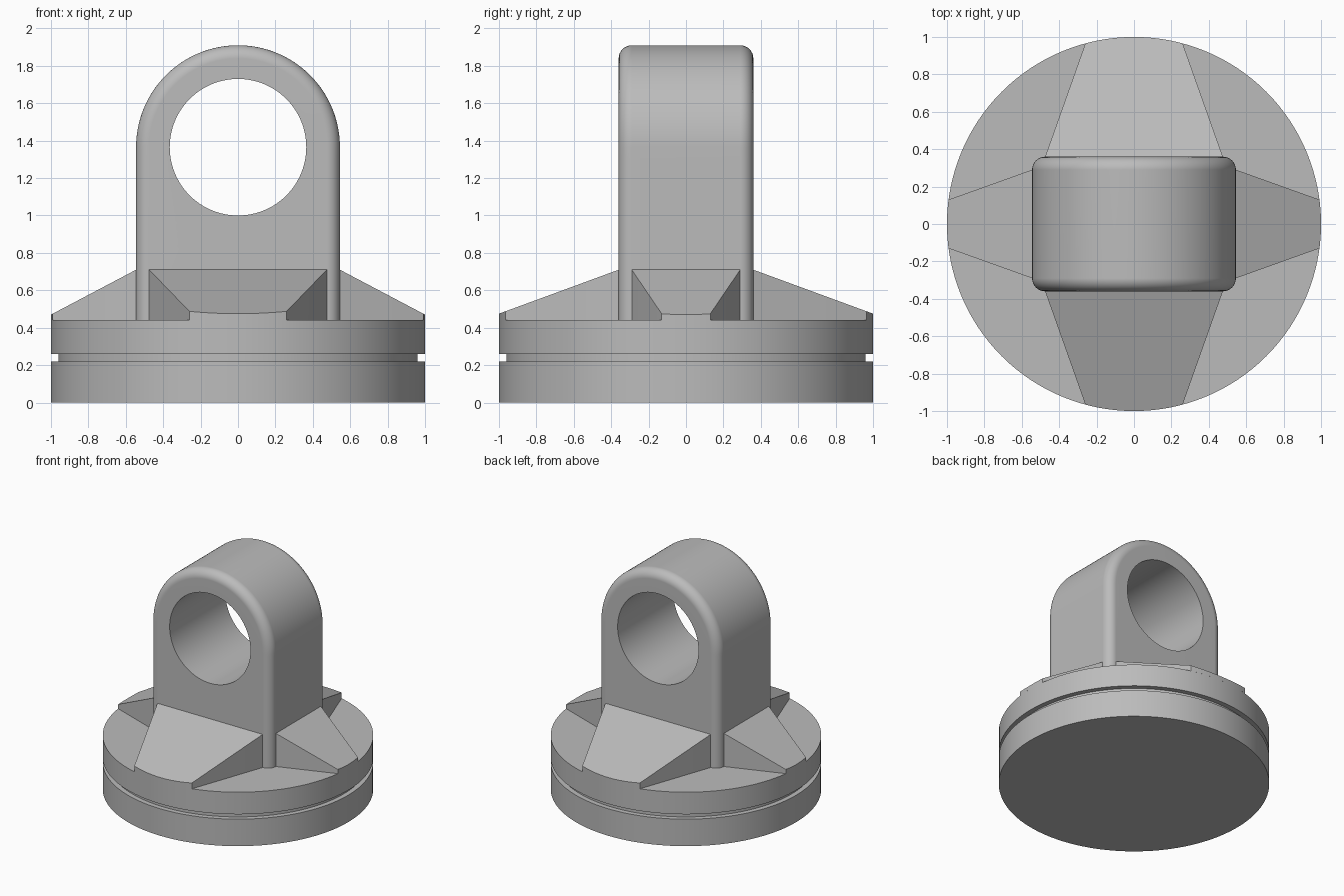
import bpy, bmesh, math

cube = bpy.data.objects.get("Cube")
if cube:
    bpy.data.objects.remove(cube, do_unlink=True)

grey = bpy.data.materials.new("plain grey")
grey.use_nodes = True
COLOUR = (0.5, 0.5, 0.5, 1)
grey.diffuse_color = COLOUR
grey.node_tree.nodes["Principled BSDF"].inputs["Base Color"].default_value = COLOUR

DECK = 0.44            # top of the round base
SEGMENTS = 128


def finish(name, bm):
    """Turn a bmesh into a smooth-shaded object with crisp edges."""
    bmesh.ops.recalc_face_normals(bm, faces=bm.faces)
    mesh = bpy.data.meshes.new(name)
    bm.to_mesh(mesh)
    bm.free()
    mesh.materials.append(grey)
    obj = bpy.data.objects.new(name, mesh)
    bpy.context.collection.objects.link(obj)
    bpy.ops.object.select_all(action='DESELECT')
    obj.select_set(True)
    bpy.context.view_layer.objects.active = obj
    bpy.ops.object.shade_smooth_by_angle(angle=math.radians(30))
    weighted = obj.modifiers.new("weighted normals", 'WEIGHTED_NORMAL')
    weighted.keep_sharp = True
    return obj


def bridge(bm, a, b):
    """Join two closed rings of equal length with quads."""
    for i in range(len(a)):
        j = (i + 1) % len(a)
        bm.faces.new((a[i], a[j], b[j], b[i]))


# Round base with a shallow groove
bm = bmesh.new()
rings = []
for r, z in [(1, 0), (1, 0.22), (0.96, 0.22), (0.96, 0.26), (1, 0.26), (1, DECK)]:
    angles = [math.tau * i / SEGMENTS for i in range(SEGMENTS)]
    rings.append([bm.verts.new((r * math.cos(a), r * math.sin(a), z)) for a in angles])
for low, high in zip(rings, rings[1:]):
    bridge(bm, low, high)
bm.faces.new(rings[0])
bm.faces.new(rings[-1])
finish("round_base", bm)

# Upright lug: arched outline, rounded front and back rims, bored through
HALF_W, HALF_D, EYE_Z, EYE_R, FILLET = 0.545, 0.36, 1.365, 0.365, 0.07
ARC, SIDE, FOOT = 64, 16, DECK - 0.02


def arch(inset, y):
    w = HALF_W - inset
    pts = [(w * math.cos(math.pi * i / ARC), EYE_Z + w * math.sin(math.pi * i / ARC))
           for i in range(ARC)]
    steps = [i / SIDE for i in range(SIDE)]
    pts += [(-w, EYE_Z + (FOOT - EYE_Z) * t) for t in steps]
    pts += [(-w + 2 * w * t, FOOT) for t in steps]
    pts += [(w, FOOT + (EYE_Z - FOOT) * t) for t in steps]
    return [(x, y, z) for x, z in pts]


def bore(y):
    angles = [math.pi * i / ARC for i in range(ARC)]
    angles += [math.pi * (1 + i / (3 * SIDE)) for i in range(3 * SIDE)]
    return [(EYE_R * math.cos(a), y, EYE_Z + EYE_R * math.sin(a)) for a in angles]


bm = bmesh.new()
curve = [math.pi / 2 * k / 8 for k in range(9)]
front = [arch(FILLET * (1 - math.sin(t)), -HALF_D + FILLET * (1 - math.cos(t))) for t in curve]
back = [[(x, -y, z) for x, y, z in ring] for ring in reversed(front)]
sections = [bore(HALF_D), bore(-HALF_D)] + front + back
rings = [[bm.verts.new(p) for p in ring] for ring in sections]
for i, ring in enumerate(rings):
    bridge(bm, ring, rings[(i + 1) % len(rings)])
finish("lug_with_eye", bm)


# Sloping ribs, tapering from the lug out to the rim of the base
def rib(name, turn, wall, wall_half, rim_half, rim_z):
    slope = (0.71 - rim_z) / (1 - wall)
    spread = math.asin(rim_half)
    plan = [(wall - 0.02, wall_half), (wall, wall_half)]
    for i in range(17):
        a = spread * (1 - i / 8)
        plan.append((math.cos(a), math.sin(a)))
    plan += [(wall, -wall_half), (wall - 0.02, -wall_half)]
    c, s = math.cos(turn), math.sin(turn)
    bm = bmesh.new()
    low, high = [], []
    for u, v in plan:
        x, y = u * c - v * s, u * s + v * c
        low.append(bm.verts.new((x, y, DECK)))
        high.append(bm.verts.new((x, y, rim_z + slope * (1 - u))))
    bridge(bm, low, high)
    bm.faces.new(low)
    # the short tongue inside the lug is its own face so the slope stays flat
    bm.faces.new(high[1:-1])
    bm.faces.new((high[0], high[1], high[-2], high[-1]))
    finish(name, bm)


QUARTER = math.pi / 2
rib("left_rib", 0, HALF_W, 0.29, 0.13, 0.47)
rib("back_rib", QUARTER, HALF_D, 0.475, 0.26, 0.475)
rib("right_rib", 2 * QUARTER, HALF_W, 0.29, 0.13, 0.47)
rib("front_rib", 3 * QUARTER, HALF_D, 0.475, 0.26, 0.475)
